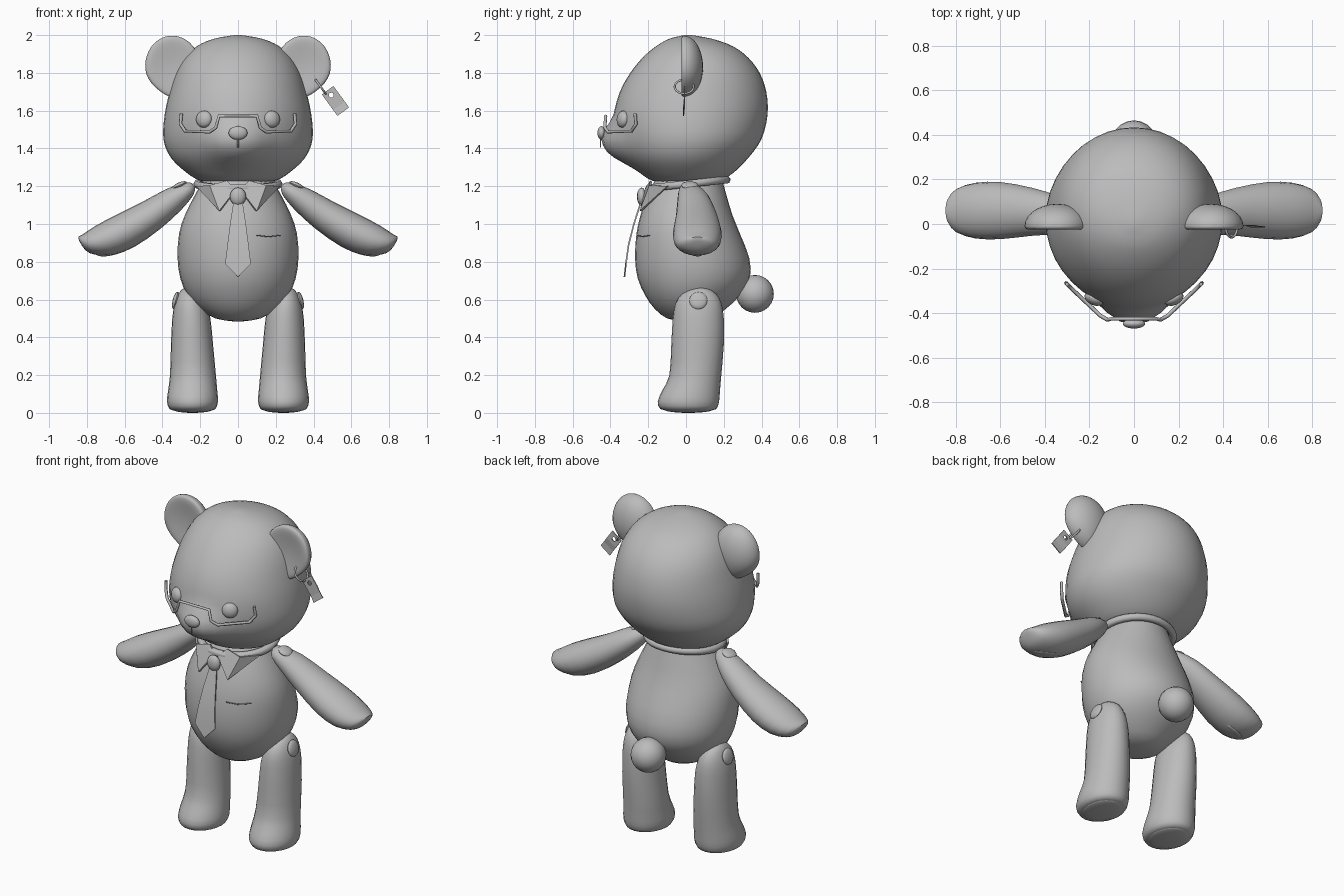
import bpy, bmesh, math
from mathutils import Vector, Matrix

if "Cube" in bpy.data.objects:
    bpy.data.objects.remove(bpy.data.objects["Cube"])

plush = bpy.data.materials.new("plush grey")
plush.diffuse_color = (0.5, 0.5, 0.5, 1)
plush.use_nodes = True
plush.node_tree.nodes["Principled BSDF"].inputs["Base Color"].default_value = plush.diffuse_color


def finish(name, bm, angle=50):
    bmesh.ops.recalc_face_normals(bm, faces=bm.faces)
    me = bpy.data.meshes.new(name)
    bm.to_mesh(me)
    bm.free()
    me.materials.append(plush)
    ob = bpy.data.objects.new(name, me)
    bpy.context.collection.objects.link(ob)
    bpy.ops.object.select_all(action='DESELECT')
    ob.select_set(True)
    bpy.context.view_layer.objects.active = ob
    bpy.ops.object.shade_smooth_by_angle(angle=math.radians(angle))
    return ob


def refine(rows, steps):
    """Catmull-Rom interpolation of a list of number tuples."""
    out = []
    for i in range(len(rows) - 1):
        a, b, c, d = (rows[max(0, min(len(rows) - 1, i + k))] for k in (-1, 0, 1, 2))
        for s in range(steps):
            t = s / steps
            out.append(tuple(0.5 * (2*q + (r-p)*t + (2*p-5*q+4*r-w)*t*t + (3*q-p-3*r+w)*t**3)
                             for p, q, r, w in zip(a, b, c, d)))
    return out + [rows[-1]]


def loft(rings, n=24):
    """Closed skin over (centre, u, v) ellipses."""
    bm = bmesh.new()
    loops = [[bm.verts.new(c + u * math.cos(2*math.pi*k/n) + v * math.sin(2*math.pi*k/n))
              for k in range(n)] for c, u, v in rings]
    for a, b in zip(loops, loops[1:]):
        for k in range(n):
            bm.faces.new((a[k], a[(k+1) % n], b[(k+1) % n], b[k]))
    for ring, loop in ((rings[0], loops[0]), (rings[-1], loops[-1])):
        tip = bm.verts.new(ring[0])
        for k in range(n):
            bm.faces.new((loop[k], loop[(k+1) % n], tip))
    return bm


def upright(rows, steps=2, n=24):
    """Loft from rows of (z, x_min, x_max, y_front, y_back)."""
    return loft([(Vector(((x0+x1)/2, (y0+y1)/2, z)), Vector(((x1-x0)/2, 0, 0)),
                  Vector((0, (y1-y0)/2, 0))) for z, x0, x1, y0, y1 in refine(rows, steps)], n)


def ball(name, loc, size, rot=None, seg=20, ring=12):
    bm = bmesh.new()
    bmesh.ops.create_uvsphere(bm, u_segments=seg, v_segments=ring, radius=1)
    m = Matrix.Translation(loc) @ (rot or Matrix()) @ Matrix.Diagonal((*size, 1))
    bm.transform(m)
    return finish(name, bm)


def facing(normal):
    return Vector(normal).to_track_quat('Z', 'Y').to_matrix().to_4x4()


def wire(name, pts, radius, cyclic=False, smooth=False):
    cu = bpy.data.curves.new(name, 'CURVE')
    cu.dimensions = '3D'
    cu.bevel_depth, cu.bevel_resolution, cu.use_fill_caps = radius, 1, True
    sp = cu.splines.new('POLY')
    pts = refine(pts, 4) if smooth else pts
    sp.points.add(len(pts) - 1)
    for p, q in zip(sp.points, pts):
        p.co = (*q, 1)
    sp.use_cyclic_u = cyclic
    cu.materials.append(plush)
    ob = bpy.data.objects.new(name, cu)
    bpy.context.collection.objects.link(ob)


def plate(name, polys, thick):
    """Thin cloth panels with thickness."""
    bm = bmesh.new()
    for poly in polys:
        bm.faces.new([bm.verts.new(p) for p in poly])
    bmesh.ops.remove_doubles(bm, verts=bm.verts, dist=0.0005)
    bmesh.ops.recalc_face_normals(bm, faces=bm.faces)
    bmesh.ops.solidify(bm, geom=bm.faces[:], thickness=thick)
    return finish(name, bm, 30)


# Head with a muzzle pushed out of the front
head = upright([(z, -w, w, f, b) for z, w, f, b in (
    (1.215, 0.10, -0.10, 0.12), (1.23, 0.20, -0.18, 0.18), (1.27, 0.27, -0.24, 0.25),
    (1.35, 0.355, -0.32, 0.33), (1.45, 0.395, -0.365, 0.40), (1.58, 0.388, -0.38, 0.432),
    (1.70, 0.362, -0.35, 0.425), (1.80, 0.33, -0.295, 0.39), (1.88, 0.285, -0.23, 0.33),
    (1.94, 0.22, -0.16, 0.25), (1.98, 0.13, -0.09, 0.14), (2.0, 0.02, -0.01, 0.03))], 3, 40)
for v in head.verts:
    if v.co.y < 0:
        r2 = (v.co.x / 0.16) ** 2 + ((v.co.z - 1.425) / 0.105) ** 2
        v.co.y -= 0.085 * math.exp(-r2 ** 1.5)
finish("head", head)

# Torso, tail and face
finish("torso", upright([(z, -w, w, f, b) for z, w, f, b in (
    (0.485, 0.03, -0.02, 0.07), (0.50, 0.12, -0.10, 0.14), (0.55, 0.20, -0.165, 0.21),
    (0.62, 0.265, -0.215, 0.285), (0.71, 0.305, -0.255, 0.338), (0.82, 0.32, -0.27, 0.335),
    (0.95, 0.312, -0.262, 0.285), (1.05, 0.28, -0.24, 0.245), (1.15, 0.23, -0.205, 0.215),
    (1.24, 0.18, -0.16, 0.19))], 2, 32))
ball("tail", (0, 0.365, 0.63), (0.1, 0.1, 0.1))
ball("nose", (0, -0.447, 1.482), (0.05, 0.022, 0.036))
wire("mouth", [(0, -0.452, 1.45), (0, -0.453, 1.405)], 0.004)

# Half-rim glasses
half = [(0.30, -0.27, 1.585), (0.305, -0.265, 1.53), (0.28, -0.29, 1.492),
        (0.15, -0.412, 1.487), (0.118, -0.43, 1.51), (0.10, -0.425, 1.572)]
wire("glasses", half + [(-x, y, z) for x, y, z in reversed(half)], 0.009)

# Collar band
wire("collar_band", [(0.215 * math.cos(a), 0.01 + 0.205 * math.sin(a), 1.212 + 0.022 * math.sin(a))
                     for a in (2 * math.pi * k / 32 for k in range(32))], 0.022, True)

# Paired parts
for s, side in ((1, "left"), (-1, "right")):
    ball(side + "_eye", (s*0.18, -0.335, 1.555), (0.045, 0.045, 0.028),
         facing((s*0.45, -0.9, 0.1)))

    # Ear: domed behind, dished in front
    bm = bmesh.new()
    bmesh.ops.create_uvsphere(bm, u_segments=28, v_segments=20, radius=1)
    for v in bm.verts:
        r = min(1, math.hypot(v.co.x, v.co.z))
        taper = 1 - 0.35 * max(0, -v.co.z) ** 2
        depth = 0.1 * v.co.y if v.co.y > 0 else 0.055 * v.co.y + 0.05 * (1 - r*r)
        v.co = (0.146 * v.co.x * taper, depth, 0.165 * v.co.z)
    bm.transform(Matrix.Translation((s*0.345, -0.01, 1.832)) @ Matrix.Rotation(s*0.1, 4, 'Y'))
    finish(side + "_ear", bm)

    # Arm
    rings = []
    rows = ((0.235, 1.205, 0.02, 0.015, 0.02), (0.26, 1.185, 0.02, 0.04, 0.055),
            (0.34, 1.13, 0.04, 0.068, 0.085), (0.46, 1.045, 0.055, 0.086, 0.108),
            (0.60, 0.962, 0.06, 0.098, 0.128), (0.71, 0.912, 0.06, 0.09, 0.125),
            (0.79, 0.892, 0.06, 0.062, 0.10), (0.825, 0.895, 0.06, 0.042, 0.06),
            (0.835, 0.90, 0.06, 0.01, 0.015))
    for x, z, y, a, b in refine(rows, 2):
        t = 0.62 - 0.3 * max(0, x - 0.45)
        rings.append((Vector((s*x, y, z)), Vector((s*math.sin(t), 0, math.cos(t))) * a,
                      Vector((0, b, 0))))
    finish(side + "_arm", loft(rings, 20))
    ball(side + "_paw_pad", (s*0.655, 0.025, 0.873), (0.105, 0.07, 0.02),
         Matrix.Rotation(s*0.28, 4, 'Y') @ Matrix.Rotation(-0.45, 4, 'X'))
    ball(side + "_shoulder_button", (s*0.31, 0.02, 1.205), (0.045, 0.042, 0.015),
         facing((s*0.4, 0, 0.9)), 16, 8)

    # Leg
    leg = upright([(0.012, 0.15, 0.33, -0.09, 0.12), (0.02, 0.12, 0.362, -0.135, 0.16),
                   (0.06, 0.106, 0.376, -0.15, 0.175), (0.12, 0.11, 0.37, -0.125, 0.18),
                   (0.20, 0.117, 0.36, -0.088, 0.187), (0.36, 0.132, 0.355, -0.078, 0.20),
                   (0.50, 0.146, 0.348, -0.07, 0.20), (0.58, 0.17, 0.335, -0.055, 0.188),
                   (0.63, 0.20, 0.315, -0.02, 0.16), (0.655, 0.235, 0.295, 0.03, 0.12),
                   (0.663, 0.26, 0.275, 0.065, 0.085)])
    if s < 0:
        bm_flip = Matrix.Diagonal((-1, 1, 1, 1))
        leg.transform(bm_flip)
    finish(side + "_leg", leg)
    ball(side + "_sole", (s*0.24, 0.013, 0.018), (0.105, 0.13, 0.018))
    ball(side + "_hip_button", (s*0.33, 0.065, 0.595), (0.048, 0.048, 0.016),
         facing((s*0.95, 0, 0.25)), 16, 8)

    # Collar flap
    plate(side + "_collar_flap", [
        [(s*0.01, -0.215, 1.185), (s*0.10, -0.245, 1.07), (s*0.15, -0.195, 1.205)],
        [(s*0.10, -0.245, 1.07), (s*0.222, -0.10, 1.2), (s*0.15, -0.195, 1.205)],
        [(s*0.01, -0.215, 1.185), (s*0.15, -0.195, 1.205), (s*0.06, -0.19, 1.23)]], 0.012)

# Necktie: knot and hanging blade
ball("tie_knot", (0, -0.235, 1.145), (0.043, 0.025, 0.048), None, 12, 8)
rows = [(1.11, 0.025, -0.245), (1.0, 0.042, -0.28), (0.89, 0.056, -0.308), (0.79, 0.068, -0.322)]
panels = [[(-w, y, z), (w, y, z), (w2, y2, z2), (-w2, y2, z2)]
          for (z, w, y), (z2, w2, y2) in zip(rows, rows[1:])]
panels.append([(-0.068, -0.322, 0.79), (0.068, -0.322, 0.79), (0, -0.33, 0.72)])
plate("tie_blade", panels, 0.008)

# Shirt pocket seam
wire("pocket_seam", [(0.10, -0.258, 0.94), (0.16, -0.233, 0.933), (0.225, -0.192, 0.94)], 0.003)

# Ear ring and its hanging tag with a hole
d, w = Vector((0.59, 0, -0.81)), Vector((0.81, 0, 0.59))
c = Vector((0.437, -0.01, 1.727))
wire("ear_ring", [tuple(c + d * 0.045 * math.cos(a) + Vector((0, 0.05 * math.sin(a), 0)))
                  for a in (2 * math.pi * k / 20 for k in range(20))], 0.006, True)
o = Vector((0.517, -0.01, 1.65))
hole = o - d * 0.04
inner, outer = [], []
for k in range(12):
    a = 2 * math.pi * (k + 0.5) / 12
    ca, sa = math.cos(a), math.sin(a)
    m = max(abs(ca), abs(sa))
    inner.append(hole + d * 0.013 * ca + w * 0.013 * sa)
    outer.append(hole + d * 0.032 * ca / m + w * 0.038 * sa / m)
faces = [[inner[k], outer[k], outer[(k+1) % 12], inner[(k+1) % 12]] for k in range(12)]
for e in (-1, 1):  # fill the corners of the hole surround
    for f in (-1, 1):
        corner = hole + d * 0.032 * e + w * 0.038 * f
        near = sorted(range(12), key=lambda k: (outer[k] - corner).length)[:2]
        faces.append([outer[near[0]], corner, outer[near[1]]])
faces.append([hole + d*0.032 + w*0.038, hole + d*0.032 - w*0.038,
              o + d*0.068 - w*0.038, o + d*0.068 + w*0.038])
plate("ear_tag", [[tuple(p) for p in f] for f in faces], 0.006)
